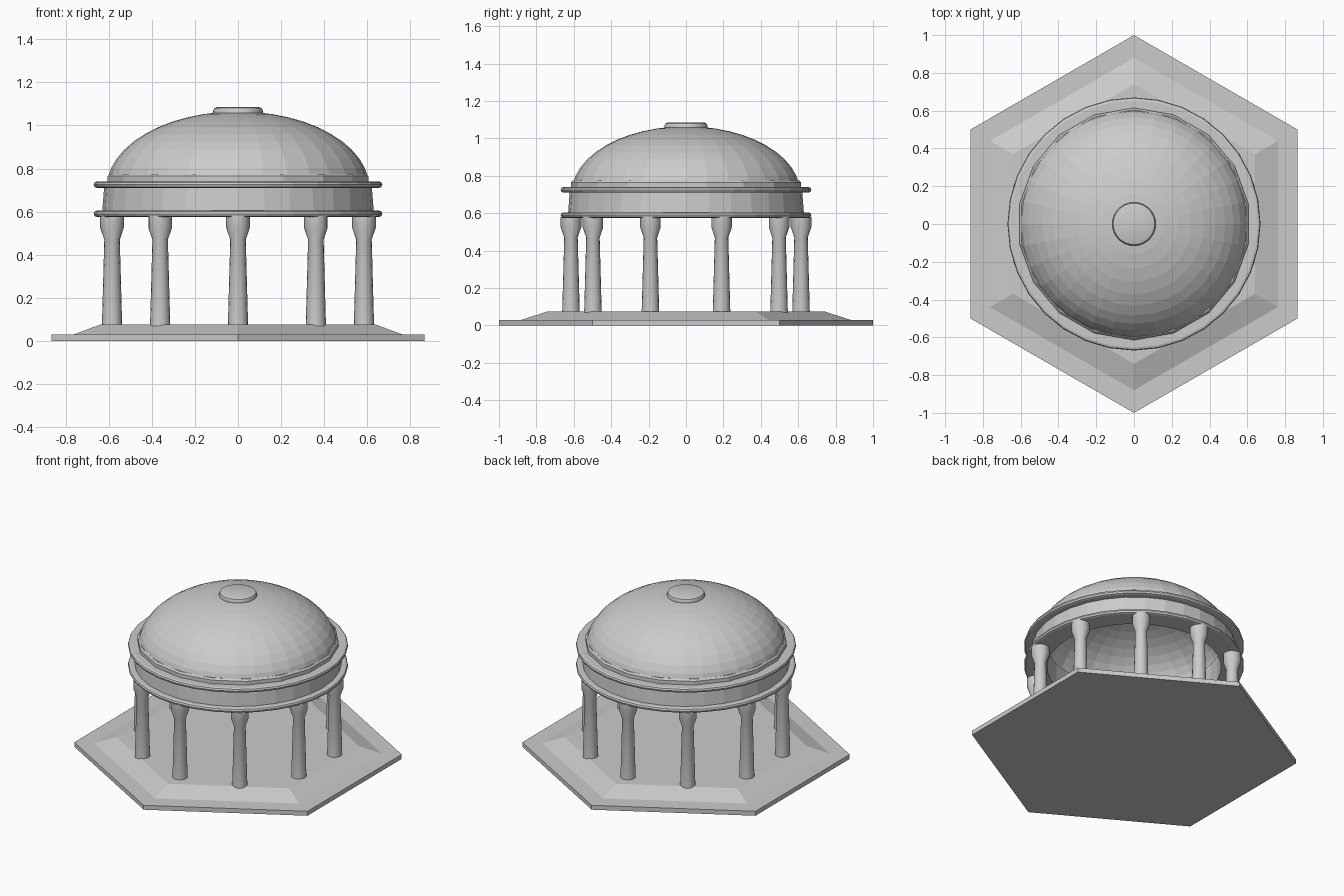
import bpy, math
from math import pi, sin, cos

if "Cube" in bpy.data.objects:
    bpy.data.objects.remove(bpy.data.objects["Cube"])


def lathe(name, profile, n, closed=False, start=0.0, loc=(0, 0), smooth=None):
    """Revolve (radius, z) points around z; open profiles get end caps on demand."""
    verts, faces = [], []
    for r, z in profile:
        for i in range(n):
            a = start + 2 * pi * i / n
            verts.append((loc[0] + r * cos(a), loc[1] + r * sin(a), z))
    m = len(profile)
    for j in range(m if closed else m - 1):
        k = (j + 1) % m
        for i in range(n):
            i2 = (i + 1) % n
            faces.append((j * n + i, j * n + i2, k * n + i2, k * n + i))
    if not closed:
        faces.append(tuple(reversed(range(n))))
        faces.append(tuple(range((m - 1) * n, m * n)))
    mesh = bpy.data.meshes.new(name)
    mesh.from_pydata(verts, [], faces)
    ob = bpy.data.objects.new(name, mesh)
    bpy.context.collection.objects.link(ob)
    if smooth:
        bpy.ops.object.select_all(action='DESELECT')
        ob.select_set(True)
        bpy.context.view_layer.objects.active = ob
        bpy.ops.object.shade_smooth_by_angle(angle=math.radians(smooth))
    return ob


# Hexagonal plinth with a sloped raised floor
lathe("plinth", [(1, 0), (1, 0.03), (0.88, 0.03), (0.74, 0.075)], 6, start=pi / 2)

# Ten tapered columns with flared capitals
for k in range(10):
    a = pi / 2 + k * pi / 5
    lathe("column_%02d" % (k + 1),
          [(0.047, 0.07), (0.036, 0.47), (0.055, 0.525), (0.055, 0.58)],
          16, loc=(0.615 * cos(a), 0.615 * sin(a)), smooth=25)


# Ring-shaped drum with a rounded cornice at the bottom and the top
def cornice(z):
    return [(0.655, z), (0.666, z + 0.004), (0.67, z + 0.015),
            (0.666, z + 0.026), (0.655, z + 0.03)]


lathe("drum", [(0.53, 0.575)] + cornice(0.575)
      + [(0.63, 0.605), (0.622, 0.71)] + cornice(0.71) + [(0.53, 0.74)],
      32, closed=True)

# Low collar at the foot of the dome
lathe("dome_collar", [(0.56, 0.735), (0.615, 0.735), (0.615, 0.765),
                      (0.605, 0.775), (0.56, 0.775)], 18, closed=True, start=pi / 18)

# Hollow elliptical dome: outer skin up, inner skin back down
angles = [i * pi / 2 / 12 for i in range(1, 12)]
outer = [(0.61 * cos(t), 0.71 + 0.355 * sin(t)) for t in angles]
inner = [(0.57 * cos(t), 0.71 + 0.32 * sin(t)) for t in angles]
lathe("dome", outer + [(0.02, 1.065), (0.02, 1.03)] + inner[::-1], 32, closed=True)

# Flat round cap on top
lathe("dome_cap", [(0.105, 1.02), (0.115, 1.055), (0.115, 1.07), (0.11, 1.08),
                   (0.098, 1.085)], 32, smooth=40)
